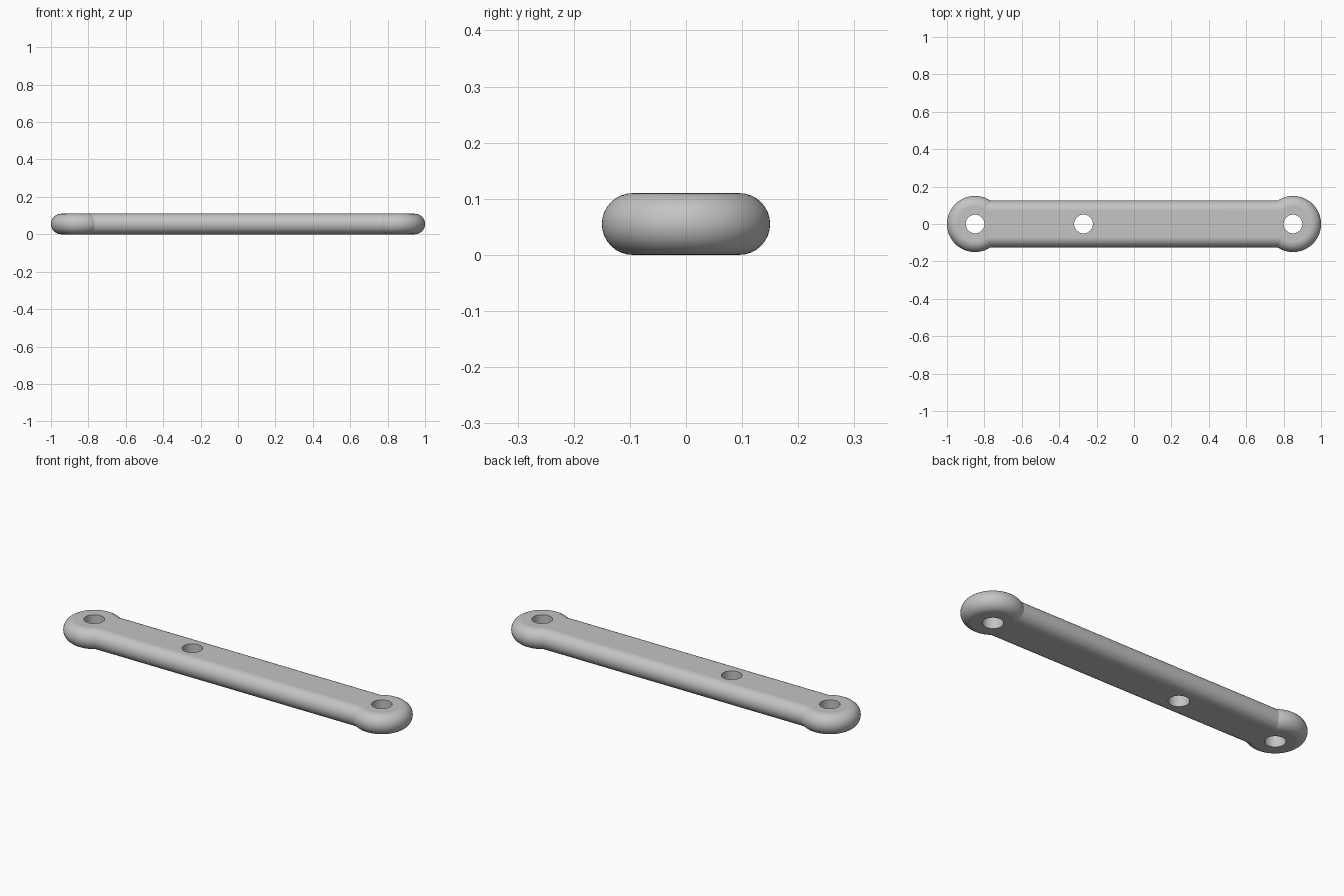
import bpy, bmesh, math

cube = bpy.data.objects.get("Cube")
if cube:
    bpy.data.objects.remove(cube, do_unlink=True)

HEIGHT = 0.11
ROUND = HEIGHT / 2        # fully rounded rim
END_X = 0.85              # centre of each rounded end
END_R = 0.15
BAR_W = 0.125             # half width of the bar
HOLE_R = 0.05
HOLES = (-END_X, -0.27, END_X)
ARC_STEPS = 56
RIM_STEPS = 16

grey = bpy.data.materials.new("light_grey")
grey.use_nodes = True
colour = (0.55, 0.55, 0.55, 1)
grey.diffuse_color = colour
grey.node_tree.nodes["Principled BSDF"].inputs["Base Color"].default_value = colour


def outline(inset):
    """Bar with a wider disc at each end, shrunk by inset."""
    r, w = END_R - inset, BAR_W - inset
    sweep = math.pi - math.asin(w / r)
    points = []
    for side in (1, -1):
        for i in range(ARC_STEPS + 1):
            a = sweep * (2 * i / ARC_STEPS - 1)
            points.append((side * (END_X + r * math.cos(a)), side * r * math.sin(a)))
    return points


# Link body: stacked outlines following a half-round rim
bm = bmesh.new()
rings = []
for k in range(RIM_STEPS + 1):
    a = math.pi * (k / RIM_STEPS - 0.5)
    z = ROUND + ROUND * math.sin(a)
    rings.append([bm.verts.new((x, y, z)) for x, y in outline(ROUND * (1 - math.cos(a)))])
for low, high in zip(rings, rings[1:]):
    n = len(low)
    for i in range(n):
        j = (i + 1) % n
        bm.faces.new((low[i], low[j], high[j], high[i]))
bm.faces.new(list(reversed(rings[0])))
bm.faces.new(rings[-1])
bmesh.ops.recalc_face_normals(bm, faces=bm.faces)
mesh = bpy.data.meshes.new("link_bar")
bm.to_mesh(mesh)
bm.free()
mesh.materials.append(grey)
link = bpy.data.objects.new("link_bar", mesh)
bpy.context.collection.objects.link(link)

# Pin holes through both ends and off-centre in the bar
cutters = []
for x in HOLES:
    bpy.ops.mesh.primitive_cylinder_add(vertices=48, radius=HOLE_R, depth=HEIGHT * 3,
                                        location=(x, 0, ROUND))
    cutter = bpy.context.object
    cutter.name = "hole_cutter"
    cutter.hide_render = True
    cutter.data.materials.append(grey)
    cutters.append(cutter)
    cut = link.modifiers.new("pin_hole", 'BOOLEAN')
    cut.operation = 'DIFFERENCE'
    cut.solver = 'EXACT'
    cut.object = cutter

bpy.ops.object.select_all(action='DESELECT')
link.select_set(True)
bpy.context.view_layer.objects.active = link
for name in [m.name for m in link.modifiers]:
    bpy.ops.object.modifier_apply(modifier=name)
for cutter in cutters:
    bpy.data.objects.remove(cutter, do_unlink=True)

# Smooth rim, crisp holes and neck creases, flat top and bottom
bpy.ops.object.shade_smooth_by_angle(angle=math.radians(25))
flat = link.modifiers.new("flat_faces", 'WEIGHTED_NORMAL')
flat.keep_sharp = True
